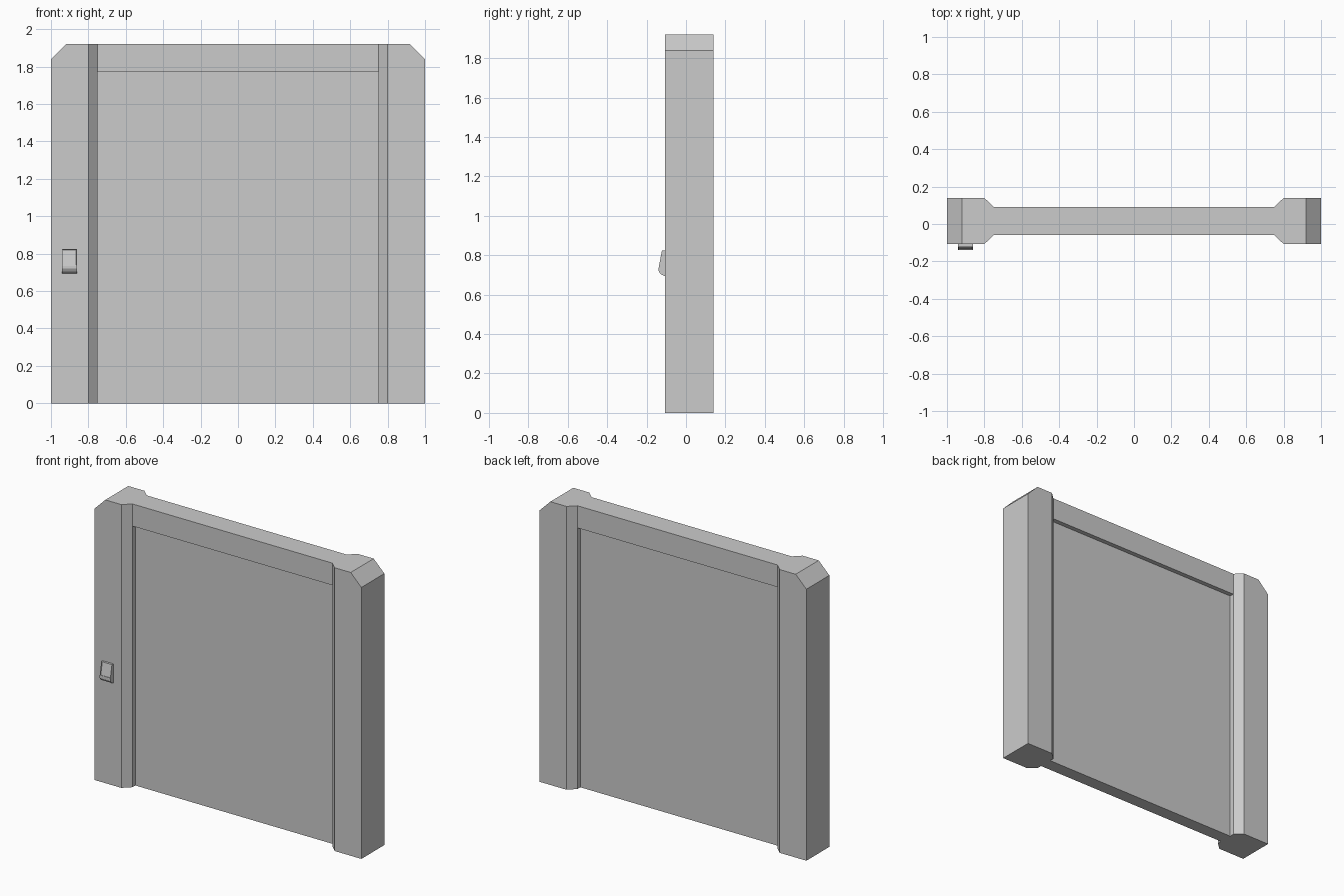
import bpy, bmesh
from mathutils import Vector

if "Cube" in bpy.data.objects:
    bpy.data.objects.remove(bpy.data.objects["Cube"])

CY = 0.016           # middle of the wall depth
HEIGHT = 1.92


def finish(name, bm):
    bmesh.ops.recalc_face_normals(bm, faces=bm.faces)
    mesh = bpy.data.meshes.new(name)
    bm.to_mesh(mesh)
    bm.free()
    ob = bpy.data.objects.new(name, mesh)
    bpy.context.collection.objects.link(ob)
    return ob


def prism(points, offset):
    """Extrude a closed profile of 3D points along offset."""
    bm = bmesh.new()
    face = bm.faces.new([bm.verts.new(p) for p in points])
    ext = bmesh.ops.extrude_face_region(bm, geom=[face], use_keep_orig=True)
    verts = [g for g in ext["geom"] if isinstance(g, bmesh.types.BMVert)]
    bmesh.ops.translate(bm, verts=verts, vec=offset)
    bmesh.ops.recalc_face_normals(bm, faces=bm.faces)
    return bm


def slab(name, half_x, half_y, z0, z1):
    pts = [(sx * half_x, CY + sy * half_y, z0)
           for sx, sy in ((-1, -1), (1, -1), (1, 1), (-1, 1))]
    return finish(name, prism(pts, (0, 0, z1 - z0)))


# Door posts: bevelled inner sides, sloped outer top corner, mirrored
post = [(-1, -0.123), (-0.8, -0.123), (-0.75, -0.076),
        (-0.75, 0.076), (-0.8, 0.123), (-1, 0.123)]
bm = prism([(x, CY + y, 0) for x, y in post], (0, 0, HEIGHT))
cut = bmesh.ops.bisect_plane(
    bm, geom=bm.verts[:] + bm.edges[:] + bm.faces[:],
    plane_co=(-1, 0, HEIGHT - 0.08), plane_no=Vector((-1, 0, 1)),
    clear_outer=True)
bmesh.ops.holes_fill(bm, edges=[e for e in bm.edges if e.is_boundary])
posts = finish("door_posts", bm)
mirror = posts.modifiers.new("Mirror", "MIRROR")
mirror.use_axis = (True, False, False)

# Lintel and recessed door panel
slab("lintel", 0.75, 0.076, 1.77, HEIGHT)
slab("door_panel", 0.75, 0.045, 0, 1.77)

# Control box: wedge profile with an inset screen
box = [(-0.107, 0.825), (-0.122, 0.825), (-0.139, 0.735),
       (-0.139, 0.72), (-0.130, 0.705), (-0.107, 0.693)]
bm = prism([(-0.94, y, z) for y, z in box], (0.08, 0, 0))
screen = [f for f in bm.faces
          if f.normal.y < -0.9 and f.calc_center_median().z > 0.75]
bmesh.ops.inset_region(bm, faces=screen, thickness=0.006)
bmesh.ops.inset_region(bm, faces=screen, thickness=0.001, depth=-0.004)
finish("control_box", bm)
